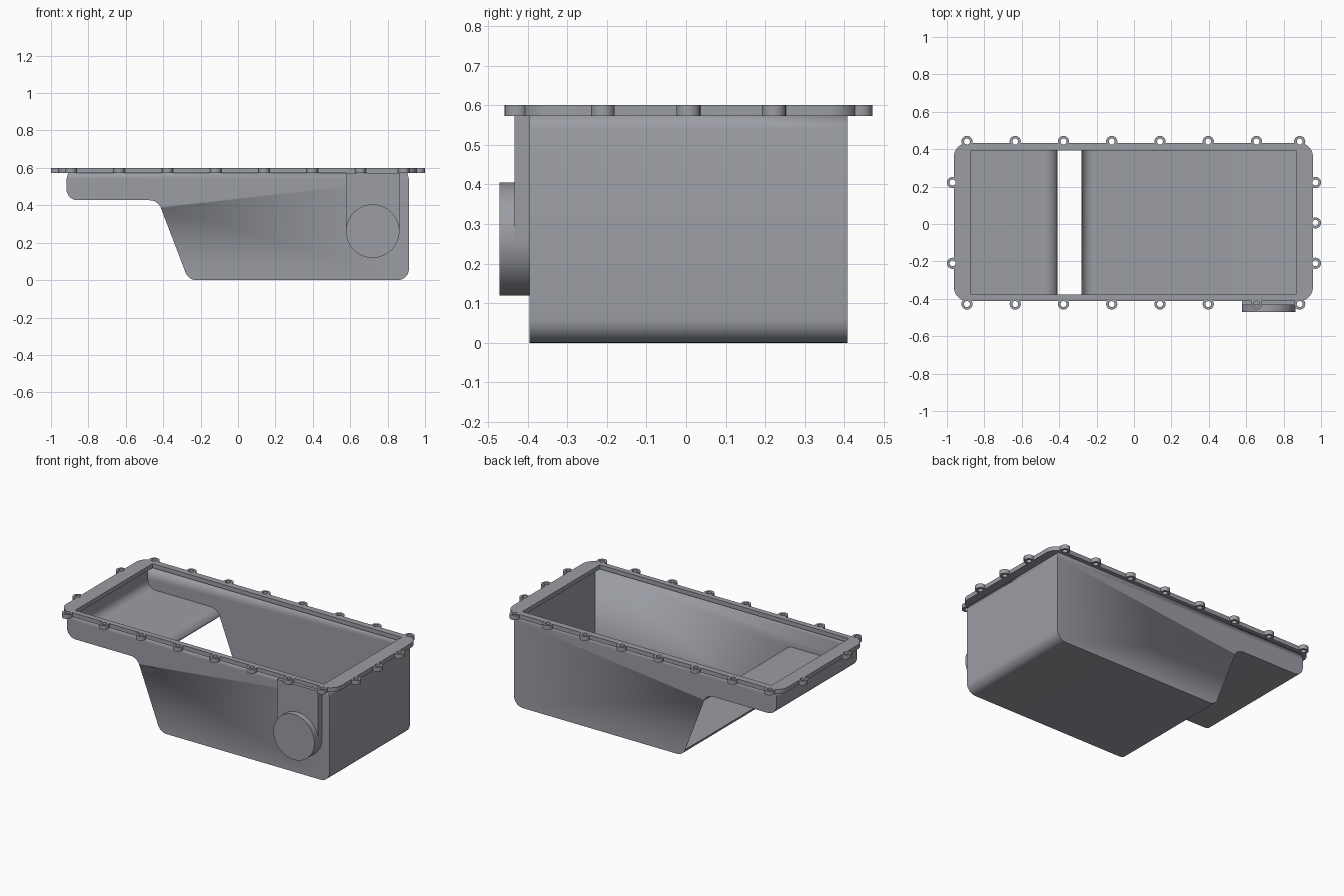
import bpy, bmesh, math
from mathutils import Vector

if "Cube" in bpy.data.objects:
    bpy.data.objects.remove(bpy.data.objects["Cube"])

metal = bpy.data.materials.new("grey metal")
metal.diffuse_color = (0.33, 0.34, 0.375, 1)
metal.use_nodes = True
metal.node_tree.nodes["Principled BSDF"].inputs["Base Color"].default_value = metal.diffuse_color


def finish(ob):
    ob.data.materials.clear()
    ob.data.materials.append(metal)
    bpy.ops.object.select_all(action='DESELECT')
    ob.select_set(True)
    bpy.context.view_layer.objects.active = ob
    bpy.ops.object.shade_smooth_by_angle(angle=math.radians(30))
    return ob


def new_object(name, bm):
    me = bpy.data.meshes.new(name)
    bm.to_mesh(me)
    bm.free()
    ob = bpy.data.objects.new(name, me)
    bpy.context.collection.objects.link(ob)
    return ob


def rounded(points, steps=10):
    """Turn (u, v, radius) corners into a filleted outline."""
    out = []
    n = len(points)
    for i, (u, v, r) in enumerate(points):
        p = Vector((u, v))
        if r == 0:
            out.append(p)
            continue
        a = (Vector(points[i - 1][:2]) - p).normalized()
        b = (Vector(points[(i + 1) % n][:2]) - p).normalized()
        half = a.angle(b) / 2
        c = p + (a + b).normalized() * (r / math.sin(half))
        s = p + a * (r / math.tan(half)) - c
        e = p + b * (r / math.tan(half)) - c
        turn = s.angle(e)
        for k in range(steps + 1):
            t = k / steps
            out.append(c + (s * math.sin((1 - t) * turn) + e * math.sin(t * turn)) / math.sin(turn))
    return out


def circle(x, y, r, n=24):
    return [Vector((x + r * math.cos(2 * math.pi * k / n), y + r * math.sin(2 * math.pi * k / n)))
            for k in range(n)]


def prism(name, outline, lo, hi, axis):
    """Solid outline extruded along 'y' (outline in xz) or 'z' (outline in xy)."""
    bm = bmesh.new()
    place = (lambda p, h: (p.x, h, p.y)) if axis == 'y' else (lambda p, h: (p.x, p.y, h))
    a = [bm.verts.new(place(p, lo)) for p in outline]
    b = [bm.verts.new(place(p, hi)) for p in outline]
    bm.faces.new(a)
    bm.faces.new(b)
    for i in range(len(a)):
        j = (i + 1) % len(a)
        bm.faces.new((a[i], a[j], b[j], b[i]))
    bmesh.ops.recalc_face_normals(bm, faces=bm.faces)
    return finish(new_object(name, bm))


def rings(name, pairs, lo, hi):
    """Extruded rings along z; each pair is an outer and inner loop of equal length."""
    bm = bmesh.new()
    for outer, inner in pairs:
        n = len(outer)
        v = [[bm.verts.new((p.x, p.y, z)) for p in loop]
             for loop, z in ((outer, lo), (outer, hi), (inner, hi), (inner, lo))]
        for k in range(4):
            for i in range(n):
                j = (i + 1) % n
                bm.faces.new((v[k][i], v[k][j], v[(k + 1) % 4][j], v[(k + 1) % 4][i]))
    bmesh.ops.recalc_face_normals(bm, faces=bm.faces)
    return finish(new_object(name, bm))


# Pan body: thin sheet, open on top and along the straight slope
profile = rounded([(-0.907, 0.578, 0), (-0.917, 0.54, 0), (-0.917, 0.427, 0.06),
                   (-0.428, 0.427, 0.065), (-0.265, 0, 0.063), (0.914, 0, 0.06),
                   (0.914, 0.54, 0), (0.904, 0.578, 0)])
bm = bmesh.new()
front = [bm.verts.new((p.x, -0.395, p.y)) for p in profile]
back = [bm.verts.new((p.x, 0.408, p.y)) for p in profile]
bm.faces.new(front)
bm.faces.new(back[::-1])
for i in range(len(profile) - 1):
    d = profile[i + 1] - profile[i]
    if abs(d.x) > 0.08 and abs(d.y) > 0.08:
        continue
    bm.faces.new((front[i + 1], front[i], back[i], back[i + 1]))
body = finish(new_object("pan_body", bm))
mod = body.modifiers.new("sheet", 'SOLIDIFY')
mod.thickness = 0.006
mod.offset = -1

# Flange: rounded outside, square opening
outer = rounded([(-0.963, -0.412, 0.075), (0.957, -0.412, 0.075),
                 (0.957, 0.434, 0.075), (-0.963, 0.434, 0.075)])
inner = rounded([(-0.872, -0.378, 0.002), (0.866, -0.378, 0.002),
                 (0.866, 0.394, 0.002), (-0.872, 0.394, 0.002)])
flange = rings("flange", [(outer, inner)], 0.573, 0.6)

# Bolt bosses around the flange
xs = [-0.893 + 0.258 * k for k in range(7)] + [0.886]
spots = [(x, y) for x in xs for y in (-0.428, 0.441)]
spots += [(-0.97, 0.222), (-0.97, -0.21)] + [(0.97, y) for y in (-0.21, 0.006, 0.222)]
rings("bolt_bosses", [(circle(x, y, 0.03), circle(x, y, 0.016)) for x, y in spots], 0.573, 0.6)

# Hidden cutter for bolt holes through the flange
bm = bmesh.new()
for x, y in spots:
    made = bmesh.ops.create_cone(bm, cap_ends=True, segments=24, radius1=0.016,
                                 radius2=0.016, depth=0.1)
    bmesh.ops.translate(bm, verts=made['verts'], vec=(x, y, 0.587))
cutter = new_object("bolt_hole_cutter", bm)
cut = flange.modifiers.new("bolt holes", 'BOOLEAN')
cut.operation = 'DIFFERENCE'
cut.object = cutter
cutter.hide_render = True
cutter.hide_set(True)

# Filter pad and round filter mount on the front
pad = [Vector((0.72 + 0.143 * math.cos(t), 0.262 + 0.143 * math.sin(t)))
       for t in [math.pi + math.pi * k / 32 for k in range(33)]]
pad += [Vector((0.863, 0.574)), Vector((0.577, 0.574))]
prism("filter_pad", pad, -0.433, -0.393, 'y')
prism("filter_mount", circle(0.72, 0.262, 0.143, 64), -0.471, -0.393, 'y')
